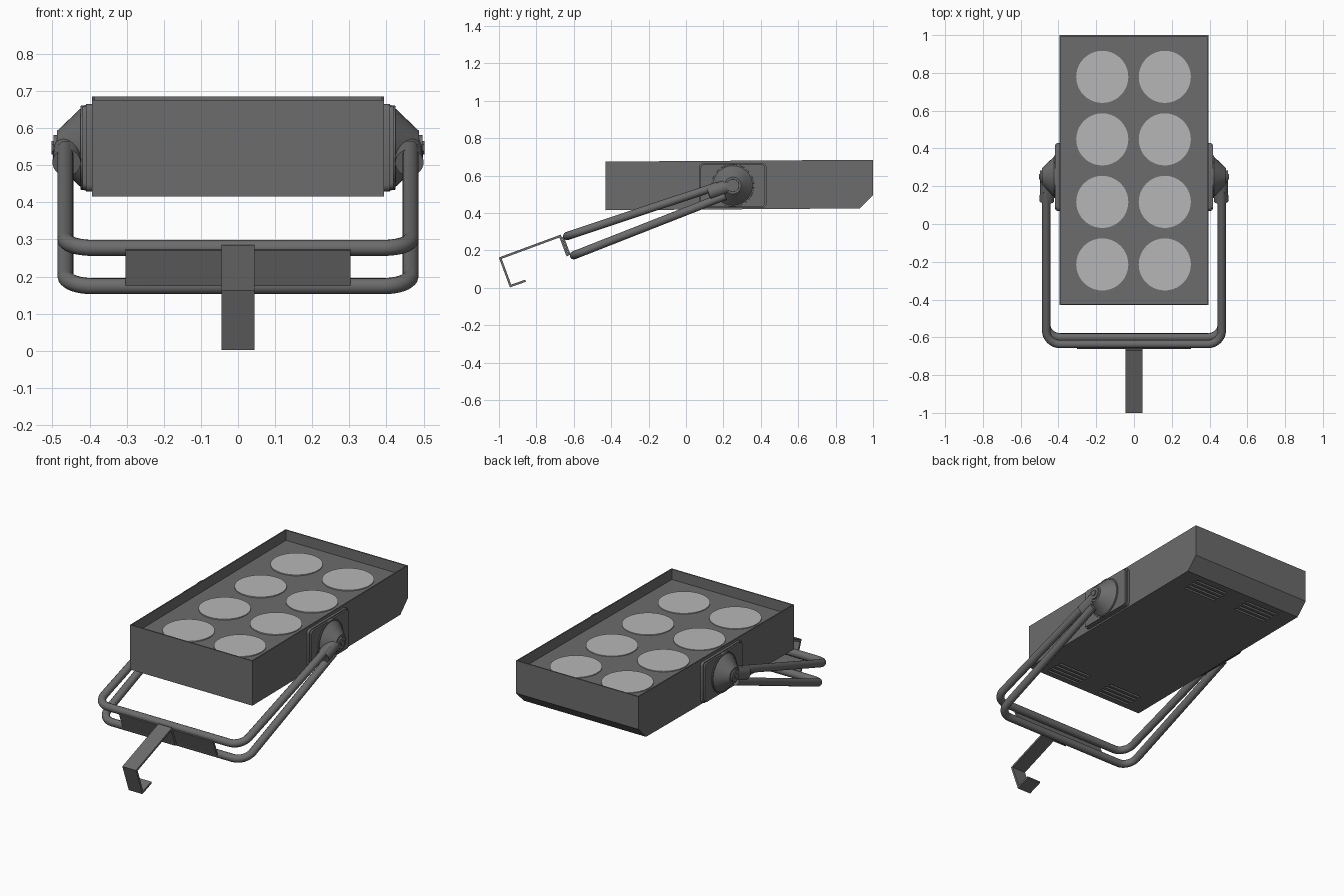
import bpy, bmesh, math
from mathutils import Vector

if "Cube" in bpy.data.objects:
    bpy.data.objects.remove(bpy.data.objects["Cube"])


def material(name, value):
    m = bpy.data.materials.new(name)
    m.use_nodes = True
    colour = (value, value, value, 1)
    m.diffuse_color = colour
    m.node_tree.nodes["Principled BSDF"].inputs["Base Color"].default_value = colour
    return m


GREY = material("dark grey metal", 0.15)
PALE = material("pale lamp glass", 0.47)


def finish(obj, mat, smooth=True):
    obj.data.materials.append(mat)
    bpy.ops.object.select_all(action="DESELECT")
    obj.select_set(True)
    bpy.context.view_layer.objects.active = obj
    if obj.type == "CURVE":
        bpy.ops.object.convert(target="MESH")
        obj = bpy.context.object
    for mod in list(obj.modifiers):
        bpy.ops.object.modifier_apply(modifier=mod.name)
    if smooth:
        bpy.ops.object.shade_smooth_by_angle(angle=math.radians(35))
    return obj


def from_bmesh(name, bm):
    bmesh.ops.recalc_face_normals(bm, faces=bm.faces)
    mesh = bpy.data.meshes.new(name)
    bm.to_mesh(mesh)
    bm.free()
    obj = bpy.data.objects.new(name, mesh)
    bpy.context.collection.objects.link(obj)
    return obj


def extrude_profile(bm, profile, x0, x1):
    """Extrude a closed y-z outline along x."""
    face = bm.faces.new([bm.verts.new((x0, y, z)) for y, z in profile])
    new = bmesh.ops.extrude_face_region(bm, geom=[face])["geom"]
    bmesh.ops.translate(bm, vec=(x1 - x0, 0, 0),
                        verts=[v for v in new if isinstance(v, bmesh.types.BMVert)])


def ribbon(name, path, half_width, thickness):
    """Bent flat bar following a y-z path."""
    bm = bmesh.new()
    rows = [[bm.verts.new((x, y, z)) for x in (-half_width, half_width)] for y, z in path]
    for a, b in zip(rows, rows[1:]):
        bm.faces.new((a[0], a[1], b[1], b[0]))
    obj = from_bmesh(name, bm)
    mod = obj.modifiers.new("thickness", "SOLIDIFY")
    mod.thickness, mod.offset, mod.use_even_offset = thickness, 0, True
    return finish(obj, GREY, False)


def cylinder(name, start, end, r1, r2, mat=GREY, sides=32):
    start, end = Vector(start), Vector(end)
    axis = end - start
    bpy.ops.mesh.primitive_cone_add(vertices=sides, radius1=r1, radius2=r2,
                                    depth=axis.length, location=(start + end) / 2,
                                    rotation=axis.to_track_quat("Z", "Y").to_euler())
    obj = bpy.context.object
    obj.name = name
    return finish(obj, mat)


# Lamp housing: open tray with a chamfered rear bottom edge
bm = bmesh.new()
extrude_profile(bm, [(-0.43, 0.415), (-0.43, 0.675), (1.0, 0.685), (1.0, 0.495), (0.93, 0.425)],
                -0.394, 0.394)
bmesh.ops.recalc_face_normals(bm, faces=bm.faces)
top = max(bm.faces, key=lambda f: f.normal.z)
bmesh.ops.inset_region(bm, faces=[top], thickness=0.01)
inner = bmesh.ops.extrude_face_region(bm, geom=[top])["geom"]
bmesh.ops.translate(bm, vec=(0, 0, -0.06),
                    verts=[v for v in inner if isinstance(v, bmesh.types.BMVert)])
if top.is_valid:
    bmesh.ops.delete(bm, geom=[top], context="FACES_ONLY")
housing = from_bmesh("lamp_housing", bm)

# Vent slots cut into the underside
bm = bmesh.new()
for cx in (-0.18, 0.18):
    for cy in (-0.34, 0.83):
        for i in range(4):
            y = cy + (i - 1.5) * 0.032
            extrude_profile(bm, [(y - 0.007, 0.38), (y + 0.007, 0.38),
                                 (y + 0.007, 0.45), (y - 0.007, 0.45)], cx - 0.11, cx + 0.11)
cutter = from_bmesh("vent_cutter", bm)
cutter.hide_render = True
cut = housing.modifiers.new("vents", "BOOLEAN")
cut.operation, cut.object, cut.solver = "DIFFERENCE", cutter, "EXACT"
finish(housing, GREY, False)
bpy.data.objects.remove(cutter)

# Eight round lamps on the recessed panel
for row in range(4):
    y = -0.214 + row * 0.331
    z = 0.618 + 0.007 * y
    for x in (-0.168, 0.163):
        cylinder("lamp_lens", (x, y, z - 0.004), (x, y, z + 0.005), 0.138, 0.138, PALE, 40)

# Side mounts: plates, cone, arm socket and bolt
HUB_Y, HUB_Z = 0.25, 0.547
for side, s in (("left", 1), ("right", -1)):
    for part, x, half in (("base_plate", 0.4, 0.18), ("cover_plate", 0.41, 0.172)):
        bpy.ops.mesh.primitive_cube_add(size=1, location=(s * x, HUB_Y, HUB_Z))
        plate = bpy.context.object
        plate.name = f"{side}_{part}"
        plate.scale = (0.018, half * 2, half * 1.31)
        bpy.ops.object.transform_apply(location=False, rotation=False, scale=True)
        bm = bmesh.new()
        bm.from_mesh(plate.data)
        edges = [e for e in bm.edges if abs(e.verts[0].co.x - e.verts[1].co.x) > 0.01]
        bmesh.ops.bevel(bm, geom=edges, offset=0.018, segments=3, affect="EDGES", profile=0.5)
        bm.to_mesh(plate.data)
        bm.free()
        finish(plate, GREY)

    def at(x, y=HUB_Y, z=HUB_Z):
        return (s * x, y, z)

    cylinder(f"{side}_pivot_flange", at(0.41), at(0.424), 0.115, 0.113)
    cylinder(f"{side}_pivot_cone", at(0.422), at(0.488), 0.108, 0.045)
    cylinder(f"{side}_pivot_hub", at(0.46), at(0.497), 0.036, 0.034)
    cylinder(f"{side}_pivot_bolt", at(0.49), at(0.502), 0.018, 0.018, sides=6)
    cylinder(f"{side}_arm_socket", at(0.462, 0.12, 0.507), at(0.458, 0.245, 0.55), 0.038, 0.038)


# Yoke: two bent tubes, each with rounded corners
def yoke_tube(name, near, far, half=0.465, corner=0.075, radius=0.022):
    near, far = Vector((0, *near)), Vector((0, *far))
    along = (near - far).normalized()
    right = []
    for i in range(9):
        a = math.radians(90) * i / 8
        right.append(far + along * corner * (1 - math.cos(a))
                     + Vector((half - corner + corner * math.sin(a), 0, 0)))
    right.append(near + Vector((half, 0, 0)))
    points = [Vector((-p.x, p.y, p.z)) for p in reversed(right)] + right
    curve = bpy.data.curves.new(name, "CURVE")
    curve.dimensions = "3D"
    curve.bevel_depth, curve.bevel_resolution, curve.use_fill_caps = radius, 4, True
    spline = curve.splines.new("POLY")
    spline.points.add(len(points) - 1)
    for sp, p in zip(spline.points, points):
        sp.co = (*p, 1)
    obj = bpy.data.objects.new(name, curve)
    bpy.context.collection.objects.link(obj)
    finish(obj, GREY)


yoke_tube("upper_yoke_tube", (0.17, 0.545), (-0.636, 0.277))
yoke_tube("lower_yoke_tube", (0.21, 0.492), (-0.600, 0.174))

# Cross plate joining the tubes, and the hanging hook
ribbon("yoke_cross_plate", [(-0.658, 0.272), (-0.622, 0.176)], 0.303, 0.01)
ribbon("hanging_hook", [(-0.633, 0.17), (-0.673, 0.277), (-0.993, 0.159),
                        (-0.938, 0.01), (-0.858, 0.038)], 0.044, 0.012)
